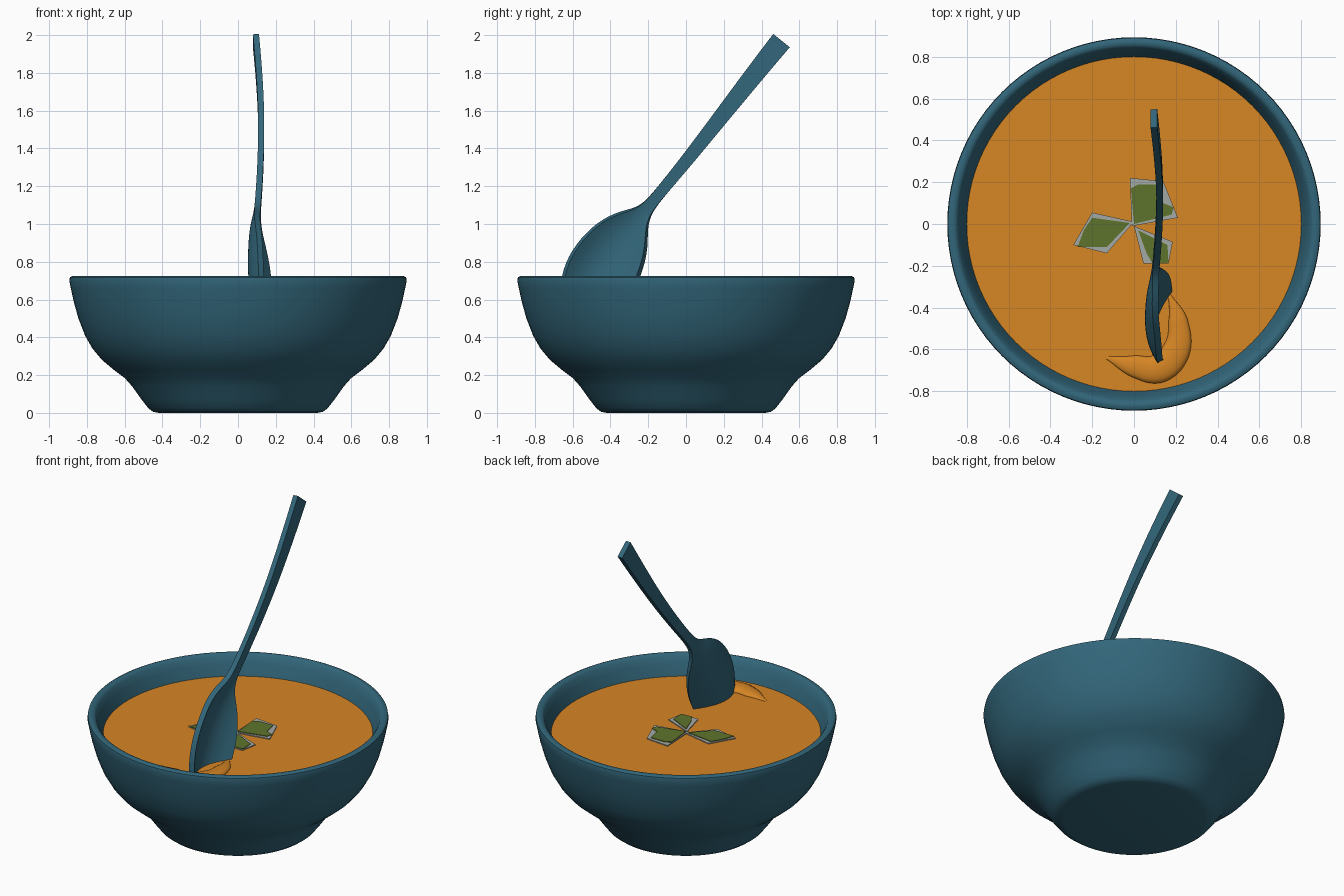
import bpy, bmesh, math
from mathutils import Vector

if "Cube" in bpy.data.objects:
    bpy.data.objects.remove(bpy.data.objects["Cube"], do_unlink=True)


def make_material(name, rgb):
    mat = bpy.data.materials.new(name)
    mat.use_nodes = True
    mat.diffuse_color = (*rgb, 1)
    mat.node_tree.nodes["Principled BSDF"].inputs["Base Color"].default_value = (*rgb, 1)
    return mat


TEAL = make_material("teal glaze", (0.032, 0.133, 0.195))
ORANGE = make_material("orange soup", (0.68, 0.24, 0.018))
GREEN = make_material("herb green", (0.112, 0.175, 0.025))
GREY = make_material("pale leaf edge", (0.376, 0.402, 0.376))
SOUP_Z = 0.60


def add_object(name, data, mat):
    obj = bpy.data.objects.new(name, data)
    bpy.context.collection.objects.link(obj)
    data.materials.append(mat)
    return obj


def finish(obj, angle=40):
    """Apply modifiers, then smooth all but the sharp edges."""
    bpy.ops.object.select_all(action='DESELECT')
    obj.select_set(True)
    bpy.context.view_layer.objects.active = obj
    bpy.ops.object.convert(target='MESH')
    bpy.ops.object.shade_smooth_by_angle(angle=math.radians(angle))


def lathe(name, profile, mat, steps=96):
    bm = bmesh.new()
    verts = [bm.verts.new((r, 0, z)) for r, z in profile]
    edges = [bm.edges.new(pair) for pair in zip(verts, verts[1:])]
    bmesh.ops.spin(bm, geom=verts + edges, cent=(0, 0, 0), axis=(0, 0, 1),
                   angle=math.tau, steps=steps, use_duplicate=False)
    bmesh.ops.remove_doubles(bm, verts=bm.verts, dist=0.0005)
    bmesh.ops.recalc_face_normals(bm, faces=bm.faces)
    mesh = bpy.data.meshes.new(name)
    bm.to_mesh(mesh)
    bm.free()
    obj = add_object(name, mesh, mat)
    finish(obj)
    return obj


def plate(name, points, z, thickness, mat):
    """Thin flat polygon lying on the soup."""
    bm = bmesh.new()
    face = bm.faces.new([bm.verts.new((x, y, z)) for x, y in points])
    face.normal_update()
    top = bmesh.ops.extrude_face_region(bm, geom=[face])["geom"]
    for v in top:
        if isinstance(v, bmesh.types.BMVert):
            v.co.z += thickness
    bmesh.ops.recalc_face_normals(bm, faces=bm.faces)
    mesh = bpy.data.meshes.new(name)
    bm.to_mesh(mesh)
    bm.free()
    return add_object(name, mesh, mat)


# Bowl: footed outer wall, rounded rim and hollow inside
lathe("bowl", [
    (0, 0), (0.42, 0), (0.45, 0.006), (0.475, 0.025), (0.51, 0.07), (0.56, 0.14),
    (0.60, 0.185), (0.66, 0.23), (0.72, 0.28), (0.77, 0.34), (0.81, 0.41),
    (0.845, 0.50), (0.87, 0.59), (0.885, 0.66), (0.893, 0.70), (0.89, 0.718),
    (0.875, 0.726), (0.855, 0.724), (0.843, 0.712), (0.825, 0.67), (0.80, 0.60),
    (0.77, 0.50), (0.70, 0.36), (0.55, 0.24), (0.35, 0.17), (0, 0.15)], TEAL)

# Soup surface
lathe("soup", [(0, SOUP_Z), (0.803, SOUP_Z)], ORANGE)

# Swell in the soup curling round the spoon
curve = bpy.data.curves.new("soup_swell", 'CURVE')
curve.dimensions = '3D'
curve.bevel_depth = 0.07
curve.bevel_resolution = 6
curve.resolution_u = 12
path = [(0.17, -0.34, 0.1), (0.21, -0.46, 0.65), (0.2, -0.61, 0.95),
        (0.12, -0.69, 1.0), (0, -0.68, 0.75), (-0.13, -0.64, 0.1)]
spline = curve.splines.new('BEZIER')
spline.bezier_points.add(len(path) - 1)
for point, (x, y, radius) in zip(spline.bezier_points, path):
    point.co = (x, y, SOUP_Z)
    point.radius = radius
    point.handle_left_type = point.handle_right_type = 'AUTO'
swell = add_object("soup_swell", curve, ORANGE)
finish(swell, 60)
for v in swell.data.vertices:
    v.co.z = SOUP_Z + (v.co.z - SOUP_Z) * 0.4

# Herb leaves: a pale plate with a green plate on top
leaves = {
    "back_leaf": ([(-0.02, 0.22), (0.14, 0.205), (0.21, 0.03), (-0.01, -0.01)],
                  [(-0.015, 0.17), (0.02, 0.19), (0.12, 0.19), (0.14, 0.1),
                   (0.19, 0.08), (0.18, 0.045), (0, 0)]),
    "right_leaf": ([(-0.2, 0.055), (0, 0.01), (-0.13, -0.14), (-0.29, -0.1)],
                   [(-0.2, 0.03), (-0.02, 0.005), (-0.13, -0.11),
                    (-0.27, -0.11), (-0.24, -0.03)]),
    "front_leaf": ([(0, -0.01), (0.185, -0.085), (0.165, -0.19), (0.045, -0.19)],
                   [(0.02, -0.03), (0.16, -0.1), (0.165, -0.185), (0.09, -0.19),
                    (0.06, -0.14)]),
}
for name, (outline, inner) in leaves.items():
    plate(name + "_edge", outline, SOUP_Z + 0.002, 0.006, GREY)
    plate(name, inner, SOUP_Z + 0.006, 0.006, GREEN)

# Spoon: loft along its centre line (x, y, z, half width, cup depth)
stations = [
    (0.095, 0.505, 1.97, 0.056, 0), (0.112, 0.36, 1.79, 0.05, 0),
    (0.125, 0.18, 1.56, 0.041, 0), (0.121, 0.0, 1.33, 0.034, 0),
    (0.11, -0.15, 1.15, 0.029, 0), (0.103, -0.22, 1.065, 0.033, 0.002),
    (0.107, -0.27, 1.015, 0.08, 0.015), (0.118, -0.32, 0.95, 0.135, 0.04),
    (0.135, -0.38, 0.86, 0.172, 0.065), (0.145, -0.45, 0.74, 0.192, 0.077),
    (0.147, -0.50, 0.62, 0.175, 0.07), (0.142, -0.545, 0.51, 0.12, 0.035),
    (0.135, -0.57, 0.45, 0.04, 0.005)]
COLS = 8
bm = bmesh.new()
rows = []
for i, (x, y, z, width, cup) in enumerate(stations):
    before, after = stations[max(i - 1, 0)], stations[min(i + 1, len(stations) - 1)]
    along = Vector((0, after[1] - before[1], after[2] - before[2])).normalized()
    across = Vector((0, -along.z, along.y))
    row = []
    for c in range(COLS + 1):
        u = c / COLS * 2 - 1
        pos = Vector((x, y, z)) + across * (u * width)
        pos.x += 0.13 * u * width * min(cup / 0.04, 1) - cup * (1 - u * u)
        row.append(bm.verts.new(pos))
    rows.append(row)
for a, b in zip(rows, rows[1:]):
    for c in range(COLS):
        bm.faces.new((a[c], a[c + 1], b[c + 1], b[c]))
bmesh.ops.recalc_face_normals(bm, faces=bm.faces)
mesh = bpy.data.meshes.new("spoon")
bm.to_mesh(mesh)
bm.free()
spoon = add_object("spoon", mesh, TEAL)
smooth = spoon.modifiers.new("smooth", 'SUBSURF')
smooth.levels = smooth.render_levels = 2
smooth.boundary_smooth = 'PRESERVE_CORNERS'
solid = spoon.modifiers.new("thickness", 'SOLIDIFY')
solid.thickness = 0.032
solid.offset = 0
finish(spoon)
